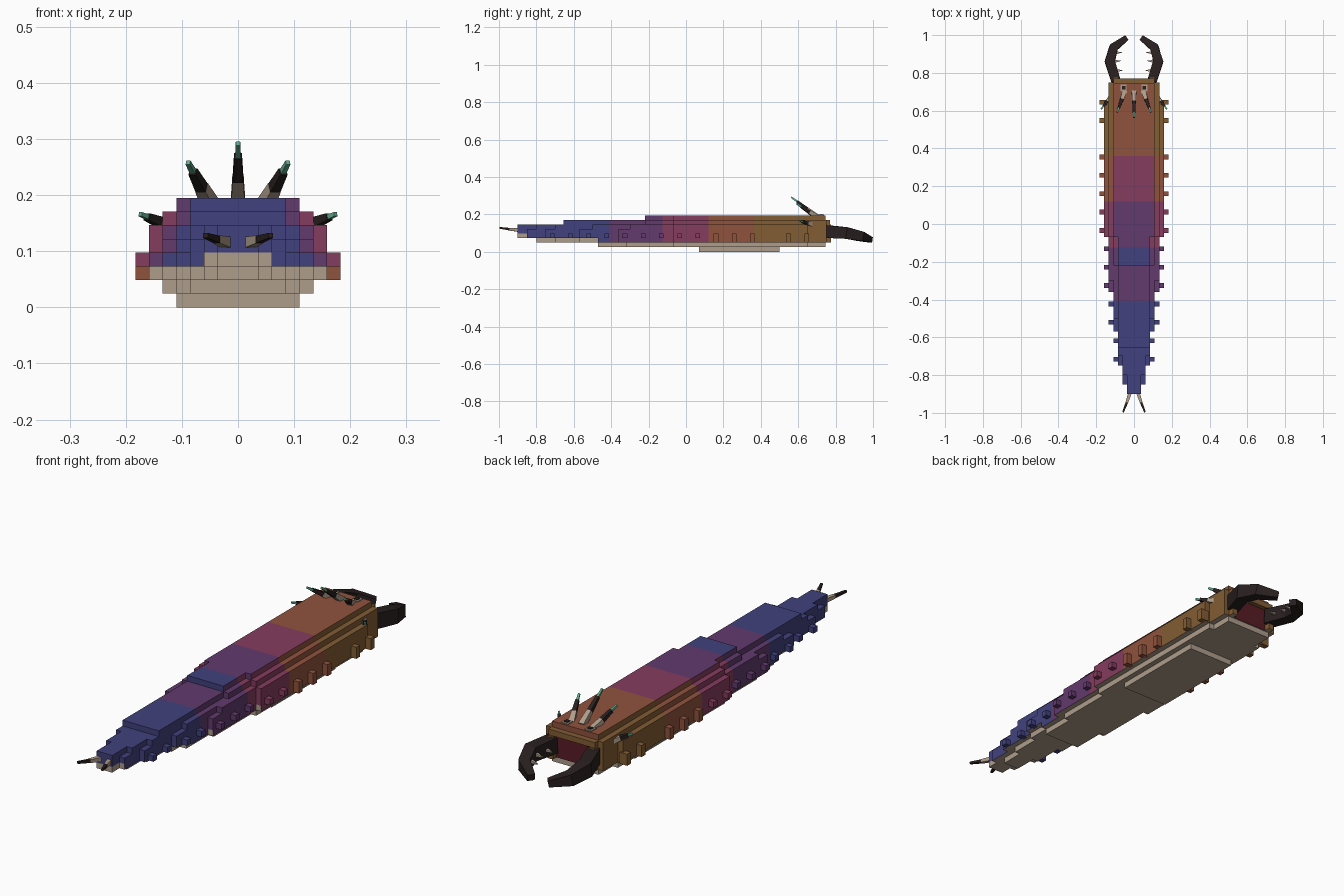
import bpy, bmesh
from mathutils import Vector

if "Cube" in bpy.data.objects:
    bpy.data.objects.remove(bpy.data.objects["Cube"])

# ---- materials
COLS = {
    "ochre": (.225, .108, .034), "rust": (.28, .085, .047), "plum": (.235, .045, .11),
    "purple": (.122, .041, .155), "indigo": (.053, .053, .21), "belly_tan": (.43, .34, .26),
    "black_brown": (.022, .014, .014), "tip_green": (.12, .42, .28), "mouth_red": (.1, .012, .02),
}
MATS = {}
for n, c in COLS.items():
    m = bpy.data.materials.new(n)
    m.diffuse_color = (*c, 1)
    m.use_nodes = True
    m.node_tree.nodes["Principled BSDF"].inputs["Base Color"].default_value = m.diffuse_color
    MATS[n] = m
NAMES = list(COLS)
TAN, RED = NAMES.index("belly_tan"), NAMES.index("mouth_red")
V = .0244                       # block size
BANDS = [.36, .12, -.125, -.41]  # colour changes along the body


def band(y):
    return sum(y < b for b in BANDS)


def make(name, bm, mats):
    bmesh.ops.recalc_face_normals(bm, faces=bm.faces)
    me = bpy.data.meshes.new(name)
    bm.to_mesh(me)
    bm.free()
    for n in mats:
        me.materials.append(MATS[n])
    ob = bpy.data.objects.new(name, me)
    bpy.context.collection.objects.link(ob)
    return ob


def box(name, x0, x1, y0, y1, z0, z1, mat):
    bm = bmesh.new()
    bmesh.ops.create_cube(bm, size=1)
    for v in bm.verts:
        v.co = ((x0 + x1) / 2 + v.co.x * (x1 - x0), (y0 + y1) / 2 + v.co.y * (y1 - y0),
                (z0 + z1) / 2 + v.co.z * (z1 - z0))
    return make(name, bm, [mat])


# square-section bar swept along points; sizes are (width, height) per point
def bar(name, pts, sizes, mat):
    pts = [Vector(p) for p in pts]
    bm, rings = bmesh.new(), []
    for i, p in enumerate(pts):
        d = (pts[min(i + 1, len(pts) - 1)] - pts[max(i - 1, 0)]).normalized()
        s = d.cross(Vector((0, 0, 1))).normalized()
        u = s.cross(d)
        w, h = sizes[i]
        rings.append([bm.verts.new(p + s * a * w / 2 + u * b * h / 2)
                      for a, b in ((-1, -1), (1, -1), (1, 1), (-1, 1))])
    for r, q in zip(rings, rings[1:]):
        for k in range(4):
            bm.faces.new((r[k], r[(k + 1) % 4], q[(k + 1) % 4], q[k]))
    bm.faces.new(rings[0])
    bm.faces.new(rings[-1])
    return make(name, bm, [mat])


# ---- stepped body: per layer, (start y, half width in blocks); width 0 ends the layer
MID = [(-.9, 1), (-.85, 2), (-.75, 3), (-.57, 4), (-.36, 5), (-.07, 6), (.65, 5), (.75, 4), (.775, 0)]
LAYERS = [
    [(.07, 4), (.5, 0)],
    [(-.47, 3), (-.32, 4), (-.07, 5), (.65, 4), (.745, 0)],
    [(-.8, 1), (-.7, 2), (-.57, 3), (-.47, 4), (-.36, 5), (-.07, 6), (.65, 5), (.75, 4), (.775, 0)],
    MID, MID,
    [(-.9, 1), (-.8, 2), (-.7, 3), (-.5, 4), (-.3, 5), (-.07, 6), (.65, 5), (.75, 4), (.775, 0)],
    [(-.655, 3), (-.22, 4), (-.07, 5), (.65, 5), (.75, 4), (.77, 0)],
    [(-.22, 3), (-.07, 4), (.745, 0)],
]
YS = sorted({y for L in LAYERS for y, w in L} | set(BANDS))


def filled(i, j, k):
    if not (0 <= k < 8 and 0 <= j < len(YS) - 1):
        return False
    y, w = (YS[j] + YS[j + 1]) / 2, -1
    for y0, n in LAYERS[k]:
        if y > y0:
            w = n or -1
    if y > .75 and abs(i) <= 3 and 2 <= k <= 5:   # mouth hollow
        return False
    return abs(i) <= w


def face_colour(n, c):
    if n.y > .5 and c.y < .76 and c.y > .74 and abs(c.x) < 3.5 * V and 2 * V < c.z < 6 * V:
        return RED
    if n.z < -.5 and c.y < .75 or c.z < 2 * V:
        return TAN
    if c.z < 3 * V and (c.y < -.47 or n.y < -.5):
        return TAN
    if c.z < 4 * V and c.y < -.84:
        return TAN
    b = band(c.y)
    if c.z > 7.1 * V and abs(n.x) < .5:           # dorsal stripe runs one band ahead
        b = min(b + 1, 4)
    return b


bm = bmesh.new()
DIRS = [(0, 1), (0, -1), (1, 1), (1, -1), (2, 1), (2, -1)]
for k in range(8):
    for j in range(len(YS) - 1):
        for i in range(-6, 7):
            if not filled(i, j, k):
                continue
            lo = ((i - .5) * V, YS[j], k * V)
            hi = ((i + .5) * V, YS[j + 1], (k + 1) * V)
            for ax, sg in DIRS:
                nb = [i, j, k]
                nb[ax] += sg
                if filled(*nb):
                    continue
                a, b = [q for q in range(3) if q != ax]
                vs = []
                for s, t in ((0, 0), (1, 0), (1, 1), (0, 1)):
                    p = [0, 0, 0]
                    p[ax] = (lo, hi)[sg > 0][ax]
                    p[a], p[b] = (lo, hi)[s][a], (lo, hi)[t][b]
                    vs.append(bm.verts.new(p))
                if sg * (-1 if ax == 1 else 1) < 0:
                    vs.reverse()
                f = bm.faces.new(vs)
                f.normal_update()
                f.material_index = face_colour(f.normal, f.calc_center_median())
bmesh.ops.remove_doubles(bm, verts=bm.verts, dist=1e-5)
make("stepped_body", bm, NAMES)

for s in (-1, 1):
    side = "right" if s > 0 else "left"
    # ---- stub feet
    for n, y in enumerate([.645, .548] + [.355 - .0973 * q for q in range(12)]):
        w = [h for y0, h in MID if y > y0][-1]
        x0, x1 = sorted((s * w * V, s * (w + 1.5) * V))
        z0 = 2 * V if y > .1 else 3 * V
        box(f"{side}_foot_{n}", x0, x1, y - .0125, y + .0125, z0, 4 * V, NAMES[band(y)])

    # ---- mandible with inner teeth
    bar(f"{side}_mandible",
        [(s * .095, .755, .108), (s * .128, .86, .1), (s * .108, .935, .082), (s * .04, .985, .064)],
        [(.05, .068), (.054, .062), (.046, .05), (.03, .028)], "black_brown")
    for n, (x, y, z) in enumerate([(.105, .81, .104), (.115, .86, .1), (.108, .905, .09)]):
        bar(f"{side}_mandible_tooth_{n}", [(s * x, y, z), (s * (x - .045), y + .004, z - .004)],
            [(.018, .018), (.003, .003)], "belly_tan")

    # ---- eyes on top of the head
    x = s * .055
    box(f"{side}_eye_rim", x - .016, x + .016, .705, .739, .193, .199, "belly_tan")
    box(f"{side}_eye", x - .009, x + .009, .713, .731, .195, .202, "black_brown")

    # ---- tail feelers
    a, b, c = (s * .018, -.885, .115), (s * .038, -.945, .121), (s * .058, -.996, .128)
    bar(f"{side}_tail_feeler_base", [a, b], [(.02, .02), (.014, .014)], "belly_tan")
    bar(f"{side}_tail_feeler_tip", [b, c], [(.013, .013), (.009, .009)], "black_brown")


# ---- head spikes: tan base, dark shaft, green tip
def spike(name, p, q, w):
    p, q = Vector(p), Vector(q)
    a, b = p.lerp(q, .38), p.lerp(q, .78)
    bar(name + "_base", [p, a], [(w * 1.25, w * 1.25), (w, w)], "belly_tan")
    bar(name + "_shaft", [a, b], [(w * .95, w * .95), (w * .7, w * .7)], "black_brown")
    bar(name + "_tip", [b, q], [(w * .5, w * .5), (w * .4, w * .4)], "tip_green")


spike("centre_spike", (0, .70, .19), (0, .563, .292), .02)
for s in (-1, 1):
    side = "right" if s > 0 else "left"
    spike(side + "_upper_spike", (s * .05, .70, .185), (s * .089, .592, .258), .02)
    spike(side + "_side_spike", (s * .122, .675, .145), (s * .174, .608, .166), .018)
